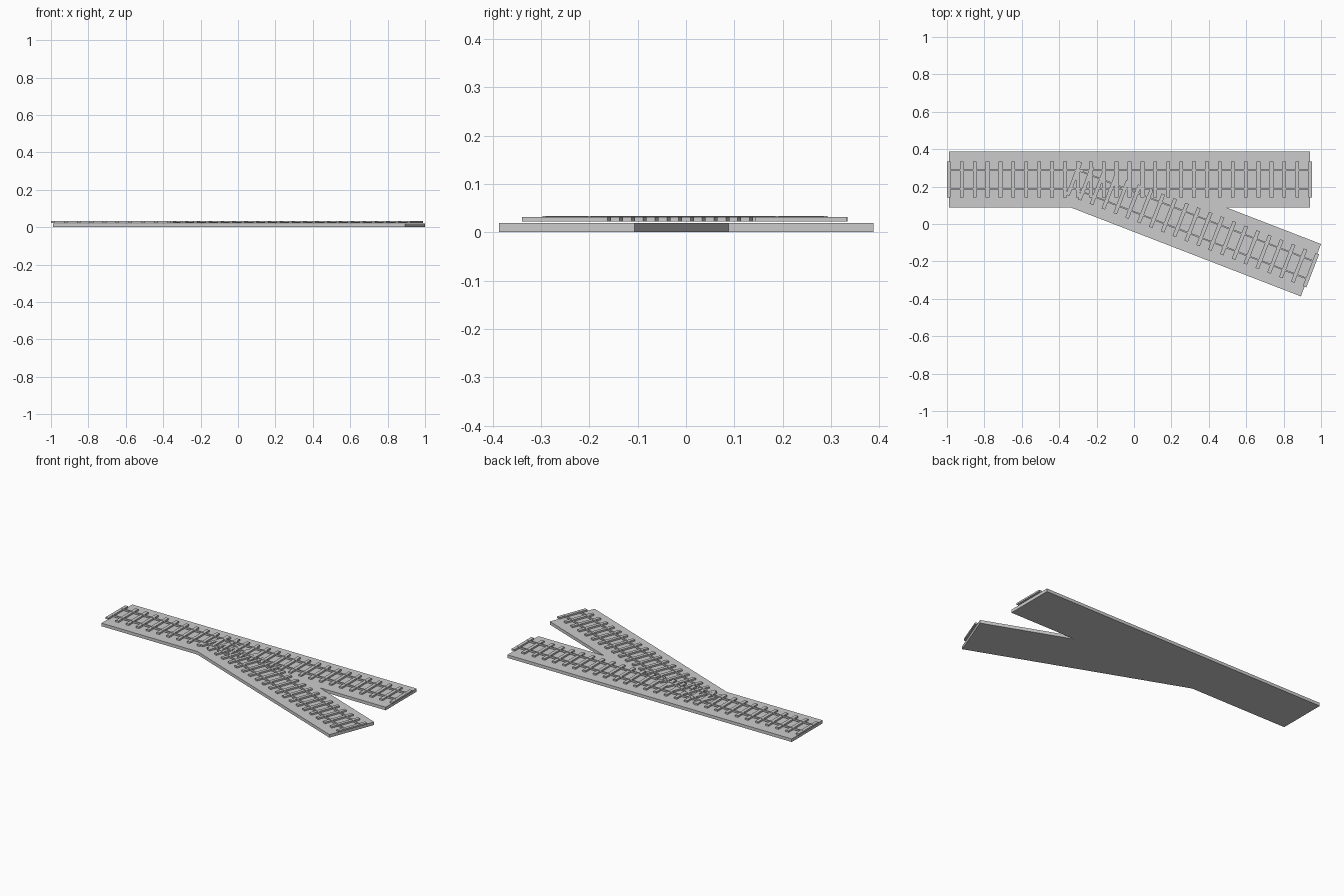
import bpy, bmesh
from math import atan2
from mathutils import Matrix, Vector

if "Cube" in bpy.data.objects:
    bpy.data.objects.remove(bpy.data.objects["Cube"])


def boxes(name, items, start, angle):
    """One object made of boxes (x0, x1, y0, y1, z0, z1) in track-local space."""
    bm = bmesh.new()
    for x0, x1, y0, y1, z0, z1 in items:
        m = Matrix.Translation(((x0 + x1) / 2, (y0 + y1) / 2, (z0 + z1) / 2))
        m = m @ Matrix.Diagonal((x1 - x0, y1 - y0, z1 - z0, 1))
        bmesh.ops.create_cube(bm, size=1, matrix=m)
    mesh = bpy.data.meshes.new(name)
    bm.to_mesh(mesh)
    bm.free()
    ob = bpy.data.objects.new(name, mesh)
    ob.location = (start[0], start[1], 0)
    ob.rotation_euler = (0, 0, angle)
    bpy.context.collection.objects.link(ob)
    return ob


def track(prefix, start, end, bed_start, gaps):
    d = Vector(end) - Vector(start)
    length, angle = d.length, atan2(d.y, d.x)
    pitch = length / gaps
    # ballast bed
    boxes(prefix + "_bed", [(bed_start, length, -0.15, 0.15, 0, 0.019)], start, angle)
    # sleepers, the first and last centred on the track ends
    boxes(prefix + "_sleepers",
          [(i * pitch - 0.01, i * pitch + 0.01, -0.095, 0.095, 0.022, 0.032)
           for i in range(gaps + 1)], start, angle)
    # pair of rails
    boxes(prefix + "_rails",
          [(0, length, s * 0.05 - 0.004, s * 0.05 + 0.004, 0.024, 0.034)
           for s in (-1, 1)], start, angle)


# straight track and the branch leaving it
track("straight", (-0.99, 0.238), (0.942, 0.238), 0.0, 28)
track("branch", (-0.32, 0.242), (0.946, -0.247), 0.035, 20)
